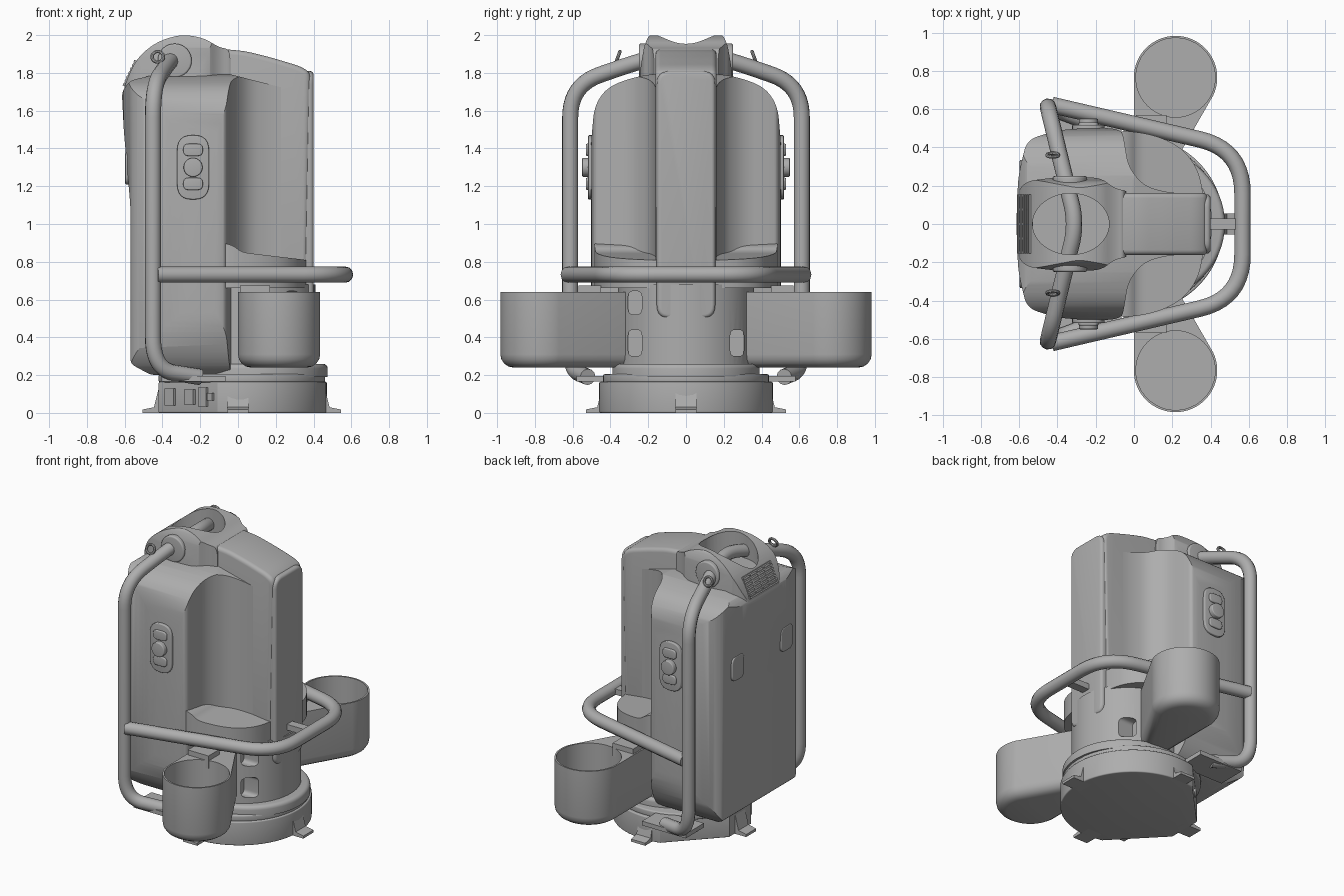
import bpy, bmesh
from math import sin, cos, pi, radians
from mathutils import Vector, Matrix

if "Cube" in bpy.data.objects:
    bpy.data.objects.remove(bpy.data.objects["Cube"])

grey = bpy.data.materials.new("plain grey")
grey.use_nodes = True
GREY = (0.42, 0.42, 0.42, 1)
grey.diffuse_color = GREY
grey.node_tree.nodes["Principled BSDF"].inputs["Base Color"].default_value = GREY
parts = []


def finish(name, bm):
    bmesh.ops.recalc_face_normals(bm, faces=bm.faces[:])
    mesh = bpy.data.meshes.new(name)
    bm.to_mesh(mesh)
    bm.free()
    obj = bpy.data.objects.new(name, mesh)
    bpy.context.collection.objects.link(obj)
    mesh.materials.append(grey)
    parts.append(obj)
    return obj


def soften(points, r, closed=True, steps=6):
    """Round every corner of a polygon or path."""
    pts = [Vector(p) for p in points]
    n, out = len(pts), []
    for i, p in enumerate(pts):
        if not closed and i in (0, n - 1):
            out.append(p)
            continue
        a, b = pts[i - 1] - p, pts[(i + 1) % n] - p
        start = p + a.normalized() * min(r, a.length * 0.45)
        end = p + b.normalized() * min(r, b.length * 0.45)
        for k in range(steps + 1):
            t = k / steps
            out.append(start * (1 - t) ** 2 + p * (2 * t * (1 - t)) + end * t * t)
    return out


def sym(half, axis):
    """Complete a half outline by mirroring one coordinate."""
    other = []
    for p in reversed(half):
        q = list(p)
        q[axis] = -q[axis]
        if p[axis] != 0:
            other.append(tuple(q))
    return list(half) + other


def circle(cx, cy, rx, ry=None, n=48, start=0, end=2 * pi):
    ry = ry or rx
    return [(cx + rx * cos(start + (end - start) * i / n),
             cy + ry * sin(start + (end - start) * i / n)) for i in range(n)]


def rect(u0, u1, v0, v1):
    return [(u0, v0), (u1, v0), (u1, v1), (u0, v1)]


def prism(name, pts, axis, lo, hi, bevel=0, ends="both"):
    """Extrude an outline along an axis, with optional rounded ends."""
    place = {"x": lambda u, v, w: (w, u, v), "y": lambda u, v, w: (u, w, v),
             "z": lambda u, v, w: (u, v, w)}[axis]
    bm = bmesh.new()
    low = [bm.verts.new(place(p[0], p[1], lo)) for p in pts]
    high = [bm.verts.new(place(p[0], p[1], hi)) for p in pts]
    caps = [bm.faces.new(low), bm.faces.new(high)]
    for i in range(len(pts)):
        j = (i + 1) % len(pts)
        bm.faces.new((low[i], low[j], high[j], high[i]))
    bmesh.ops.recalc_face_normals(bm, faces=bm.faces[:])
    if bevel:
        chosen = {"both": caps, "low": caps[:1], "high": caps[1:]}[ends]
        edges = list({e for f in chosen for e in f.edges})
        bmesh.ops.bevel(bm, geom=edges, offset=bevel, segments=4, profile=0.5,
                        affect="EDGES", clamp_overlap=True)
    return finish(name, bm)


def box(name, size, loc, rot=None):
    bm = bmesh.new()
    m = Matrix.Translation(loc) @ (rot or Matrix()) @ Matrix.Diagonal((*size, 1))
    bmesh.ops.create_cube(bm, size=1, matrix=m)
    return finish(name, bm)


def combine(obj, tool, kind):
    mod = obj.modifiers.new(kind.lower(), "BOOLEAN")
    mod.operation, mod.solver, mod.object = kind, "EXACT", tool
    bpy.context.view_layer.objects.active = obj
    bpy.ops.object.modifier_apply(modifier=mod.name)
    parts.remove(tool)
    bpy.data.objects.remove(tool)


def tube(name, pts, r, bend):
    curve = bpy.data.curves.new(name, "CURVE")
    curve.dimensions = "3D"
    curve.bevel_depth, curve.bevel_resolution, curve.use_fill_caps = r, 4, True
    path = soften(pts, bend, closed=False, steps=10)
    spline = curve.splines.new("POLY")
    spline.points.add(len(path) - 1)
    for sp, p in zip(spline.points, path):
        sp.co = (*p, 1)
    obj = bpy.data.objects.new(name, curve)
    bpy.context.collection.objects.link(obj)
    curve.materials.append(grey)
    bpy.ops.object.select_all(action="DESELECT")
    obj.select_set(True)
    bpy.context.view_layer.objects.active = obj
    bpy.ops.object.convert(target="MESH")
    parts.append(bpy.context.view_layer.objects.active)


# Base: round on one side, two flat connector faces on the other
base = circle(0.01, 0, 0.46, n=48, start=-radians(105), end=radians(105)) + [(-0.11, 0.444), (-0.42, 0.12), (-0.42, -0.12)]
prism("base", base, "z", 0, 0.165, 0.008)
foot = [(0.4, 0), (0.545, 0), (0.545, 0.018), (0.485, 0.03), (0.46, 0.13), (0.4, 0.13)]
for k, shift in enumerate((0, -0.015, -0.04, -0.015)):
    f = prism("foot", [(x + shift, z) for x, z in foot], "y", -0.055, 0.055)
    f.data.transform(Matrix.Rotation(k * pi / 2, 4, "Z"))
turn = Matrix.Rotation(radians(-47), 4, "Z")
for x, w, h in ((-0.355, 0.07, 0.09), (-0.25, 0.07, 0.08), (-0.18, 0.06, 0.1), (-0.14, 0.04, 0.04)):
    y = -0.12 - (x + 0.42) * 1.045
    box("connector", (w, 0.03, h), (x, y, 0.085), turn)
port = prism("round_port", circle(0, 0, 0.03, n=24), "y", -0.01, 0.01)
port.data.transform(Matrix.Translation((-0.265, 0.282, 0.09)) @ Matrix.Rotation(radians(47), 4, "Z"))
prism("turntable", circle(0.02, 0, 0.44), "z", 0.16, 0.205, 0.01)

# Neck with slots
prism("neck_ring", circle(0.085, 0, 0.39, n=64), "z", 0.19, 0.26, 0.025, "high")
neck = prism("neck", circle(0.05, 0, 0.36, n=64), "z", 0.2, 0.68)
for y, z0, z1 in ((-0.27, 0.3, 0.44), (0.27, 0.3, 0.44), (-0.27, 0.52, 0.645)):
    slot = prism("slot_cutter", soften(rect(y - 0.036, y + 0.036, z0, z1), 0.03), "x", 0.21, 0.5)
    combine(neck, slot, "DIFFERENCE")

# Main shell: plan outline trimmed by its end and side silhouettes
plan = sym([(-0.615, 0), (-0.605, 0.25), (-0.56, 0.44), (-0.4, 0.49), (-0.2, 0.505), (-0.065, 0.495),
            (-0.05, 0.43), (-0.03, 0.3), (0.05, 0.2), (0.17, 0.165), (0.36, 0.155)], 1)
shell = prism("body_shell", soften(plan, 0.06), "z", 0.19, 1.85)
side = [(-0.57, 0.26), (-0.46, 0.2), (0.4, 0.2), (0.4, 1.68), (-0.07, 1.8), (-0.4, 1.8), (-0.57, 1.76),
        (-0.615, 1.7), (-0.605, 1.5), (-0.57, 1.1)]
combine(shell, prism("side_trim", soften(side, 0.03), "y", -0.7, 0.7), "INTERSECT")
end = sym([(0.32, 0.19), (0.42, 0.27), (0.495, 0.45), (0.51, 0.9), (0.505, 1.4), (0.485, 1.63), (0.41, 1.73),
           (0.25, 1.785), (0.1, 1.8)], 0)
combine(shell, prism("end_trim", soften(end, 0.08), "x", -0.8, 0.6), "INTERSECT")

# Shelf under the side recesses
shelf_plan = sym([(-0.12, 0.495), (0.1, 0.47), (0.25, 0.4), (0.34, 0.28), (0.37, 0.1)], 1)
shelf = prism("recess_shelf", soften(shelf_plan, 0.1), "z", 0.66, 0.95)
slope = [(-0.2, 0.6), (0.45, 0.6), (0.45, 0.79), (0.36, 0.81), (0.02, 0.85), (-0.03, 0.89), (-0.2, 0.92)]
combine(shelf, prism("shelf_trim", soften(slope, 0.04), "y", -0.7, 0.7), "INTERSECT")

# Spine and its face plate
spine = [(-0.12, 0.7), (0.365, 0.7), (0.385, 1.8), (0.33, 1.835), (0.18, 1.88), (0.04, 1.915), (-0.12, 1.93)]
prism("spine", soften(spine, 0.04), "y", -0.162, 0.162, 0.03)
prism("spine_face", soften(rect(-0.155, 0.155, 0.5, 1.81), 0.07), "x", 0.34, 0.4, 0.02, "high")

# Head dome with hand opening
profile = [(-0.61, 1.62), (-0.605, 1.73), (-0.535, 1.88), (-0.43, 1.965), (-0.3, 2.005), (-0.18, 1.985),
           (-0.1, 1.935), (-0.04, 1.925), (-0.04, 1.62)]
dome = prism("head_dome", soften(profile, 0.07), "y", -0.3, 0.3)
dome_plan = sym([(-0.62, 0), (-0.61, 0.17), (-0.56, 0.225), (-0.35, 0.25), (-0.17, 0.24), (-0.1, 0.185), (-0.02, 0.17)], 1)
combine(dome, prism("dome_plan_trim", soften(dome_plan, 0.05), "z", 1.5, 2.1), "INTERSECT")
dome_end = sym([(0.26, 1.6), (0.245, 1.8), (0.22, 1.95), (0.19, 2.01)], 0)
combine(dome, prism("dome_end_trim", soften(dome_end, 0.04), "x", -0.8, 0.1), "INTERSECT")
combine(dome, prism("opening_cutter", circle(-0.33, 0, 0.2, 0.16), "z", 1.83, 2.2), "DIFFERENCE")

# Vent grille on the dome
lean = Matrix.Rotation(radians(25), 4, "Y")
for i in range(7):
    t = i / 6
    box("vent_slat", (0.022, 0.31, 0.011), (-0.599 + 0.058 * t, 0, 1.735 + 0.125 * t), lean)
for i in range(5):
    box("vent_divider", (0.014, 0.01, 0.14), (-0.571, (i - 2) * 0.075, 1.797), lean)

# Tubular frame and bumper
frame = sym([(-0.3, 0, 1.92), (-0.36, 0.24, 1.865), (-0.45, 0.613, 1.735), (-0.45, 0.613, 0.23), (-0.2, 0.52, 0.19)][::-1], 1)
tube("carry_frame", frame, 0.043, 0.17)
bumper = sym([(-0.43, 0.622, 0.732), (0.567, 0.39, 0.732)], 1)
tube("bumper", bumper, 0.043, 0.23)
box("bumper_strut", (0.18, 0.06, 0.04), (0.46, 0, 0.732))

# Paired side parts
for s in (1, -1):
    def side_plate(name, pts, y0, y1, bevel=0.006):
        lo, hi = sorted((s * y0, s * y1))
        return prism(name, pts, "y", lo, hi, bevel)

    # Cup holder on its arm
    cup_pts = circle(0.217, 0.765, 0.218, n=40, start=radians(-25), end=pi) + [(0, 0.765), (0, 0.3), (0.2, 0.3)]
    cup = prism("cup_holder", [(x, s * y) for x, y in cup_pts], "z", 0.24, 0.64, 0.07, "low")
    bore = prism("cup_cutter", circle(0.217, s * 0.765, 0.207), "z", 0.29, 0.8)
    combine(cup, bore, "DIFFERENCE")
    box("cup_hinge", (0.16, 0.12, 0.09), (0.09, s * 0.51, 0.63))

    # Control panel
    side_plate("control_plate", soften(rect(-0.323, -0.153, 1.13, 1.47), 0.085), 0.48, 0.518)
    side_plate("control_knob", circle(-0.238, 1.3, 0.05, n=32), 0.5, 0.55)
    for z in (1.36, 1.18):
        side_plate("control_button", soften(rect(-0.29, -0.186, z, z + 0.065), 0.03), 0.5, 0.53)

    # Frame collar, lifting eye, lower bracket and back grip
    side_plate("frame_collar", circle(-0.335, 1.865, 0.09, n=32), 0.2, 0.25, 0.01)
    bpy.ops.mesh.primitive_torus_add(major_radius=0.03, minor_radius=0.009, major_segments=24, minor_segments=8,
                                     location=(-0.425, s * 0.36, 1.885), rotation=(pi / 2 + s * 0.35, 0, 0))
    eye = bpy.context.object
    eye.name = "lifting_eye"
    eye.data.materials.append(grey)
    parts.append(eye)
    box("frame_bracket", (0.34, 0.2, 0.03), (-0.235, s * 0.48, 0.18))
    grip = soften(rect(s * 0.27 - 0.065, s * 0.27 + 0.065, 1.21, 1.38), 0.045)
    prism("back_grip", grip, "x", -0.597, -0.56, 0.006)

# Smooth shading with sharp edges kept
bpy.ops.object.select_all(action="DESELECT")
for obj in parts:
    obj.select_set(True)
bpy.context.view_layer.objects.active = parts[0]
bpy.ops.object.shade_smooth_by_angle(angle=radians(32))
